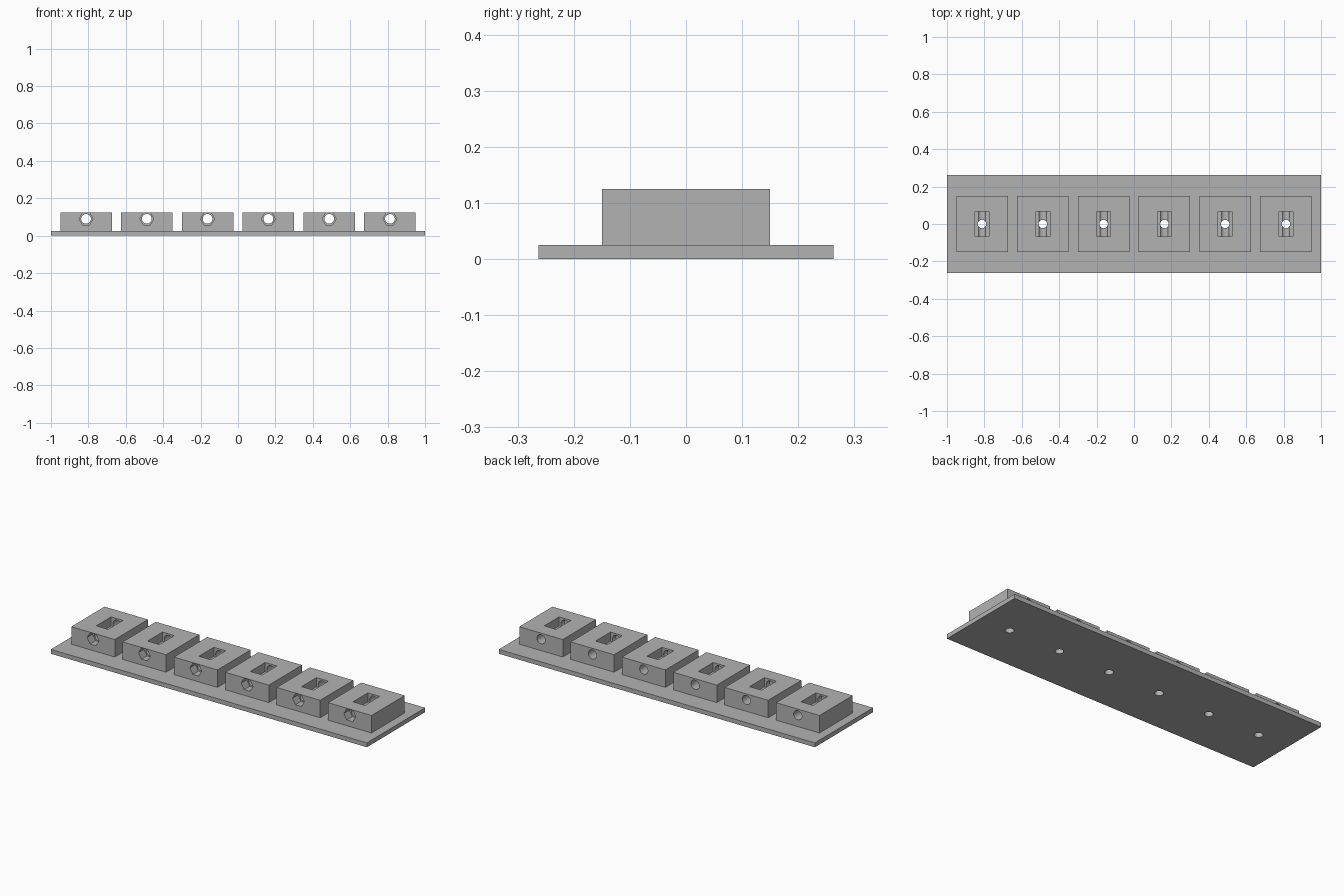
import bpy, bmesh, math
from mathutils import Vector

if "Cube" in bpy.data.objects:
    bpy.data.objects.remove(bpy.data.objects["Cube"])

PITCH, COUNT = 0.325, 6
PLATE_TOP, BLOCK_TOP, BORE_Z = 0.025, 0.125, 0.09

grey = bpy.data.materials.new("plain grey")
grey.diffuse_color = (0.45, 0.45, 0.45, 1)
grey.use_nodes = True
grey.node_tree.nodes["Principled BSDF"].inputs["Base Color"].default_value = grey.diffuse_color


def make(name, bm):
    bmesh.ops.recalc_face_normals(bm, faces=bm.faces)
    me = bpy.data.meshes.new(name)
    bm.to_mesh(me)
    bm.free()
    me.materials.append(grey)
    ob = bpy.data.objects.new(name, me)
    bpy.context.collection.objects.link(ob)
    return ob


def box(name, lo, hi):
    bm = bmesh.new()
    bmesh.ops.create_cube(bm, size=1)
    lo, hi = Vector(lo), Vector(hi)
    for v in bm.verts:
        v.co = (lo + hi) / 2 + v.co * (hi - lo)
    return make(name, bm)


def prism(name, start, axis, length, radius, sides):
    """Regular prism along +y or +z, with one corner on the +x side."""
    bm = bmesh.new()
    ring = []
    for k in range(sides):
        a = 2 * math.pi * k / sides
        c, s = radius * math.cos(a), radius * math.sin(a)
        ring.append(bm.verts.new(Vector(start) + Vector((c, 0, s) if axis == "y" else (c, s, 0))))
    face = bm.faces.new(ring)
    out = bmesh.ops.extrude_face_region(bm, geom=[face])
    step = Vector((0, length, 0) if axis == "y" else (0, 0, length))
    bmesh.ops.translate(bm, vec=step, verts=[g for g in out["geom"] if isinstance(g, bmesh.types.BMVert)])
    return make(name, bm)


def combine(target, other, operation):
    mod = target.modifiers.new("combine", "BOOLEAN")
    mod.operation, mod.solver, mod.object = operation, "EXACT", other
    bpy.context.view_layer.objects.active = target
    bpy.ops.object.modifier_apply(modifier=mod.name)
    bpy.data.objects.remove(other)


# Thin base plate
body = box("base_plate_with_blocks", (-1, -0.263, 0), (1, 0.263, PLATE_TOP))

for i in range(COUNT):
    x = (i - (COUNT - 1) / 2) * PITCH
    # Raised block, sunk slightly into the plate for a clean join
    combine(body, box("block", (x - 0.1375, -0.15, 0.01), (x + 0.1375, 0.15, BLOCK_TOP)), "UNION")
    # Rectangular pocket in the top
    combine(body, box("pocket", (x - 0.0375, -0.067, 0.073), (x + 0.0375, 0.067, 0.2)), "DIFFERENCE")
    # Round bore from front to back
    combine(body, prism("bore", (x, -0.2, BORE_Z), "y", 0.4, 0.026, 32), "DIFFERENCE")
    # Hexagonal recess at the front
    combine(body, prism("hex_recess", (x, -0.2, BORE_Z), "y", 0.1, 0.0372, 6), "DIFFERENCE")
    # Vertical hole down through the plate
    combine(body, prism("drain_hole", (x, 0, -0.05), "z", BORE_Z + 0.05, 0.0225, 32), "DIFFERENCE")

# Smooth the round holes, keep all other edges sharp
bpy.ops.object.select_all(action="DESELECT")
body.select_set(True)
bpy.context.view_layer.objects.active = body
bpy.ops.object.shade_smooth_by_angle(angle=math.radians(30))
